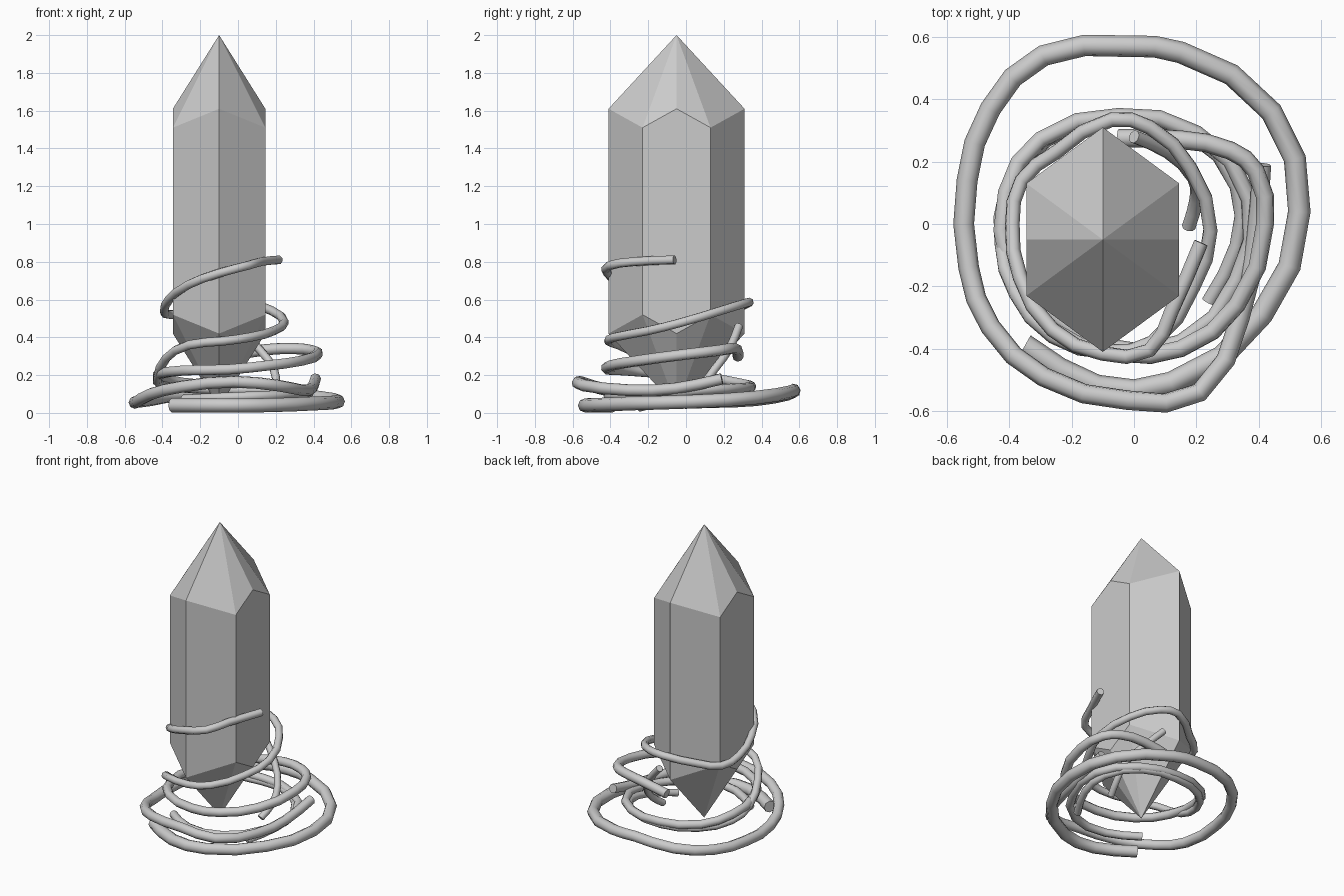
import bpy, bmesh, math

CX, CY = -0.10, -0.05


def make_crystal():
    # Hexagonal prism with pointed ends; the rim also has a peak on each flat side
    rim = [(0.245, 0, 1), (0.245, 0.18, 0), (0, 0.36, 1), (-0.245, 0.18, 0),
           (-0.245, 0, 1), (-0.245, -0.18, 0), (0, -0.36, 1), (0.245, -0.18, 0)]
    bm = bmesh.new()
    top = [bm.verts.new((CX + x, CY + y, 1.61 if p else 1.51)) for x, y, p in rim]
    low = [bm.verts.new((CX + x, CY + y, 0.42 if p else 0.52)) for x, y, p in rim]
    tip = bm.verts.new((CX, CY, 2.0))
    foot = bm.verts.new((CX, CY, 0.03))
    n = len(rim)
    for i in range(n):
        j = (i + 1) % n
        bm.faces.new((low[i], low[j], top[j], top[i]))
        bm.faces.new((top[i], top[j], tip))
        bm.faces.new((low[j], low[i], foot))
    bmesh.ops.recalc_face_normals(bm, faces=bm.faces)
    me = bpy.data.meshes.new("crystal")
    bm.to_mesh(me)
    bm.free()
    bpy.context.collection.objects.link(bpy.data.objects.new("crystal", me))


def make_vine(name, pts, r0, r1):
    # Round tube through the points, tapering from r0 to r1
    cu = bpy.data.curves.new(name, 'CURVE')
    cu.dimensions = '3D'
    cu.bevel_depth = 1.0
    cu.bevel_resolution = 2
    cu.resolution_u = 2
    cu.use_fill_caps = True
    sp = cu.splines.new('BEZIER')
    sp.bezier_points.add(len(pts) - 1)
    for i, (bp, co) in enumerate(zip(sp.bezier_points, pts)):
        bp.co = co
        bp.handle_left_type = bp.handle_right_type = 'AUTO'
        bp.radius = r0 + (r1 - r0) * i / (len(pts) - 1)
    ob = bpy.data.objects.new(name, cu)
    bpy.context.collection.objects.link(ob)
    bpy.ops.object.select_all(action='DESELECT')
    ob.select_set(True)
    bpy.context.view_layer.objects.active = ob
    bpy.ops.object.convert(target='MESH')
    bpy.ops.object.shade_smooth_by_angle(angle=math.radians(50))


make_crystal()

# Wide coil lying on the ground
make_vine("ground_vine", [
    (-0.35, -0.39, 0.04), (-0.12, -0.52, 0.04), (0.12, -0.51, 0.04), (0.41, -0.29, 0.05),
    (0.53, 0.04, 0.06), (0.44, 0.36, 0.08), (0.15, 0.55, 0.11), (-0.02, 0.57, 0.12),
    (-0.29, 0.54, 0.10), (-0.46, 0.37, 0.07), (-0.535, 0.14, 0.06), (-0.53, -0.14, 0.06),
    (-0.46, -0.33, 0.10), (-0.29, -0.49, 0.14), (-0.02, -0.565, 0.165), (0.21, -0.54, 0.145),
    (0.34, -0.30, 0.12), (0.39, -0.05, 0.13), (0.41, 0.19, 0.18)], 0.038, 0.03)

# Middle coil around the lower point
make_vine("middle_vine", [
    (-0.29, -0.27, 0.07), (-0.10, -0.39, 0.08), (0.15, -0.38, 0.09), (0.33, -0.18, 0.10),
    (0.37, 0.08, 0.12), (0.20, 0.29, 0.13), (-0.05, 0.345, 0.14), (-0.30, 0.27, 0.16),
    (-0.41, 0.10, 0.19), (-0.40, -0.14, 0.21), (-0.28, -0.33, 0.225), (-0.05, -0.415, 0.23),
    (0.15, -0.40, 0.25), (0.33, -0.26, 0.275), (0.42, 0.0, 0.31), (0.39, 0.17, 0.33),
    (0.31, 0.235, 0.34), (0.15, 0.27, 0.335), (-0.05, 0.275, 0.30)], 0.026, 0.03)

# Long climbing vine that winds up the shaft
make_vine("climbing_vine", [
    (0.24, -0.25, 0.03), (0.33, -0.07, 0.07), (0.33, 0.12, 0.10), (0.18, 0.29, 0.12),
    (-0.05, 0.34, 0.12), (-0.28, 0.27, 0.13), (-0.41, 0.10, 0.15), (-0.425, -0.06, 0.19),
    (-0.38, -0.22, 0.29), (-0.26, -0.36, 0.36), (-0.08, -0.41, 0.38), (0.06, -0.38, 0.40),
    (0.19, -0.20, 0.435), (0.245, -0.02, 0.48), (0.18, 0.18, 0.54), (0.05, 0.31, 0.58),
    (-0.07, 0.335, 0.585), (-0.25, 0.23, 0.54), (-0.36, 0.14, 0.52), (-0.39, 0.0, 0.54),
    (-0.365, -0.17, 0.60), (-0.26, -0.34, 0.68), (-0.10, -0.415, 0.74), (0.05, -0.405, 0.78),
    (0.12, -0.28, 0.80), (0.215, -0.06, 0.81)], 0.024, 0.024)

# Short sprig rising against the back
make_vine("short_vine", [
    (0.175, -0.01, 0.07), (0.20, 0.08, 0.14), (0.19, 0.15, 0.23),
    (0.11, 0.23, 0.34), (0.0, 0.28, 0.46)], 0.022, 0.022)
